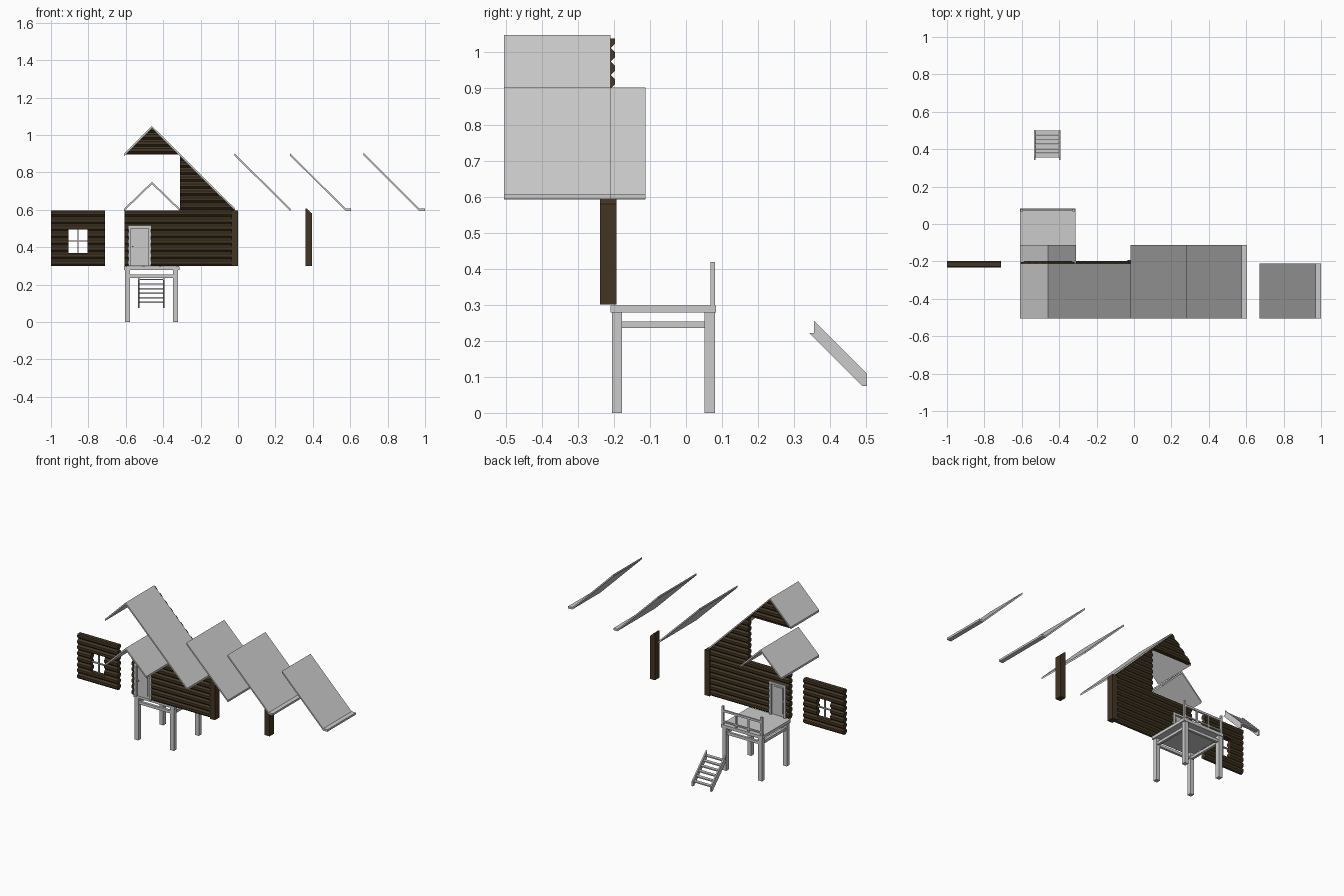
import bpy, bmesh
from mathutils import Vector

if "Cube" in bpy.data.objects:
    bpy.data.objects.remove(bpy.data.objects["Cube"])

brown = bpy.data.materials.new("dark_timber")
brown.diffuse_color = (0.055, 0.036, 0.017, 1)
brown.use_nodes = True
brown.node_tree.nodes["Principled BSDF"].inputs["Base Color"].default_value = brown.diffuse_color
PITCH, WALL_Y = 0.0375, -0.2155


def finish(name, bm, mat=None):
    bmesh.ops.recalc_face_normals(bm, faces=bm.faces)
    me = bpy.data.meshes.new(name)
    bm.to_mesh(me)
    bm.free()
    ob = bpy.data.objects.new(name, me)
    bpy.context.collection.objects.link(ob)
    if mat:
        me.materials.append(mat)
    return ob


def extrude(bm, pts, vec):
    """Closed profile swept along a vector."""
    face = bm.faces.new([bm.verts.new(p) for p in pts])
    res = bmesh.ops.extrude_face_region(bm, geom=[face], use_keep_orig=True)
    verts = [g for g in res["geom"] if isinstance(g, bmesh.types.BMVert)]
    bmesh.ops.translate(bm, verts=verts, vec=vec)


def add_box(bm, x, y, z):
    extrude(bm, [(x[0], y[0], z[0]), (x[1], y[0], z[0]), (x[1], y[1], z[0]), (x[0], y[1], z[0])],
            Vector((0, 0, z[1] - z[0])))


def boxes(name, items, mat=None):
    bm = bmesh.new()
    for b in items:
        add_box(bm, *b)
    return finish(name, bm, mat)


def log_wall(name, x0, x1, z0, z1, cuts=()):
    """Stacked faceted logs between x0..x1, trimmed to z0..z1 and by extra (point, normal) planes."""
    bm = bmesh.new()
    first = int((z0 - 0.3) / PITCH + 1e-4)
    last = int((z1 - 0.3) / PITCH + 0.999)
    side = []
    for i in range(first, last):
        z = 0.3 + i * PITCH
        side += [(0.007, z), (0.018, z + 0.011), (0.018, z + PITCH - 0.011)]
    side.append((0.007, 0.3 + last * PITCH))
    pts = [(x0, WALL_Y + w, z) for w, z in side] + [(x0, WALL_Y - w, z) for w, z in reversed(side)]
    extrude(bm, pts, Vector((x1 - x0, 0, 0)))
    planes = [((0, 0, z0), (0, 0, -1)), ((0, 0, z1), (0, 0, 1))] + list(cuts)
    for co, no in planes:
        res = bmesh.ops.bisect_plane(bm, geom=bm.verts[:] + bm.edges[:] + bm.faces[:], dist=1e-5,
                                     plane_co=co, plane_no=no, clear_outer=True)
        edges = [e for e in res["geom_cut"] if isinstance(e, bmesh.types.BMEdge) and e.is_boundary]
        if edges:
            bmesh.ops.holes_fill(bm, edges=edges, sides=0)
    return finish(name, bm, brown)


def roof(name, line, y0, y1, t=0.013):
    """Thin sheet following a line in xz, running from y0 to y1."""
    bm = bmesh.new()
    pts = [(x, y0, z) for x, z in line] + [(x, y0, z - t) for x, z in reversed(line)]
    extrude(bm, pts, Vector((0, y1 - y0, 0)))
    return finish(name, bm)


# Main log wall around the door opening
log_wall("wall_left_of_door", -0.607, -0.583, 0.3, 0.595)
log_wall("wall_right_of_door", -0.467, -0.032, 0.3, 0.595)
log_wall("wall_above_door", -0.583, -0.467, 0.512, 0.595)
log_wall("wall_slope", -0.31, -0.01, 0.595, 0.9, [((-0.31, 0, 0.888), (1, 0, 1))])
log_wall("gable", -0.61, -0.31, 0.895, 1.05,
         [((-0.46, 0, 1.038), (1, 0, 1)), ((-0.46, 0, 1.038), (-1, 0, 1))])

# Window wall: pieces around the opening, plus glazing bars
log_wall("window_wall_left", -1.0, -0.905, 0.3, 0.595)
log_wall("window_wall_right", -0.805, -0.71, 0.3, 0.595)
log_wall("window_wall_below", -0.905, -0.805, 0.3, 0.37)
log_wall("window_wall_above", -0.905, -0.805, 0.495, 0.595)
wy = (WALL_Y - 0.006, WALL_Y + 0.006)
boxes("window_bars", [((-0.858, -0.852), wy, (0.37, 0.495)),
                      ((-0.905, -0.805), wy, (0.43, 0.436))])

# Corner posts
boxes("corner_post", [((-0.035, 0.0), (-0.239, -0.193), (0.3, 0.597))], brown)
bm = bmesh.new()
extrude(bm, [(0.36, -0.239, 0.3), (0.396, -0.239, 0.3), (0.396, -0.239, 0.58),
             (0.367, -0.239, 0.607), (0.36, -0.239, 0.607)], Vector((0, 0.046, 0)))
finish("sloped_post", bm, brown)

# Door: frame, leaf, raised panel and knobs
fy = (-0.237, -0.194)
boxes("door_frame", [((-0.585, -0.571), fy, (0.3, 0.515)), ((-0.479, -0.465), fy, (0.3, 0.515)),
                     ((-0.571, -0.479), fy, (0.501, 0.515))])
boxes("door_leaf", [((-0.571, -0.479), (-0.224, -0.207), (0.3, 0.501)),
                    ((-0.556, -0.494), (-0.228, -0.203), (0.318, 0.486))])
boxes("door_knobs", [((-0.567, -0.56), (-0.234, -0.197), (0.4, 0.407))])

# Roofs
roof("upper_roof", [(-0.61, 0.9), (-0.46, 1.048), (-0.015, 0.606)], -0.505, -0.21)
roof("porch_roof", [(-0.61, 0.605), (-0.46, 0.75), (-0.31, 0.605)], -0.505, -0.113)
roof("plain_roof_panel", [(-0.02, 0.903), (0.28, 0.607)], -0.505, -0.113)
roof("wide_eave_panel", [(0.278, 0.903), (0.576, 0.606), (0.605, 0.606)], -0.505, -0.113)
roof("narrow_eave_panel", [(0.672, 0.903), (0.97, 0.606), (1.0, 0.606)], -0.505, -0.21)

# Raised porch
LX = [(-0.605, -0.578), (-0.347, -0.32)]
LY = [(-0.205, -0.178), (0.052, 0.08)]
boxes("porch_deck", [((-0.61, -0.312), (-0.21, 0.083), (0.278, 0.298))])
boxes("porch_legs", [(x, y, (0, 0.278)) for x in LX for y in LY])
bz = (0.235, 0.253)
boxes("porch_beams",
      [((sum(x) / 2 - 0.008, sum(x) / 2 + 0.008), (-0.178, 0.052), bz) for x in LX] +
      [((-0.578, -0.347), (sum(y) / 2 - 0.008, sum(y) / 2 + 0.008), bz) for y in LY])

# Railing on the outer edge
boxes("railing_posts", [((x, x + 0.013), (0.068, 0.081), (0.298, 0.418)) for x in (-0.607, -0.328)])
boxes("railing_bars", [((-0.594, -0.328), (0.069, 0.08), (0.38, 0.393)),
                       ((-0.594, -0.328), (0.07, 0.079), (0.312, 0.321))] +
      [((x, x + 0.009), (0.07, 0.079), (0.298, 0.38)) for x in (-0.51, -0.42)])

# Stairs
bm = bmesh.new()
side = [(0.342, 0.222), (0.355, 0.222), (0.355, 0.255), (0.502, 0.109), (0.502, 0.075), (0.488, 0.075)]
for x in (-0.535, -0.402):
    extrude(bm, [(x, y, z) for y, z in side], Vector((0.009, 0, 0)))
finish("stair_stringers", bm)
boxes("stair_treads", [((-0.526, -0.402), (0.355 + i * 0.0245, 0.377 + i * 0.0245),
                        (0.224 - i * 0.0245, 0.231 - i * 0.0245)) for i in range(6)])
